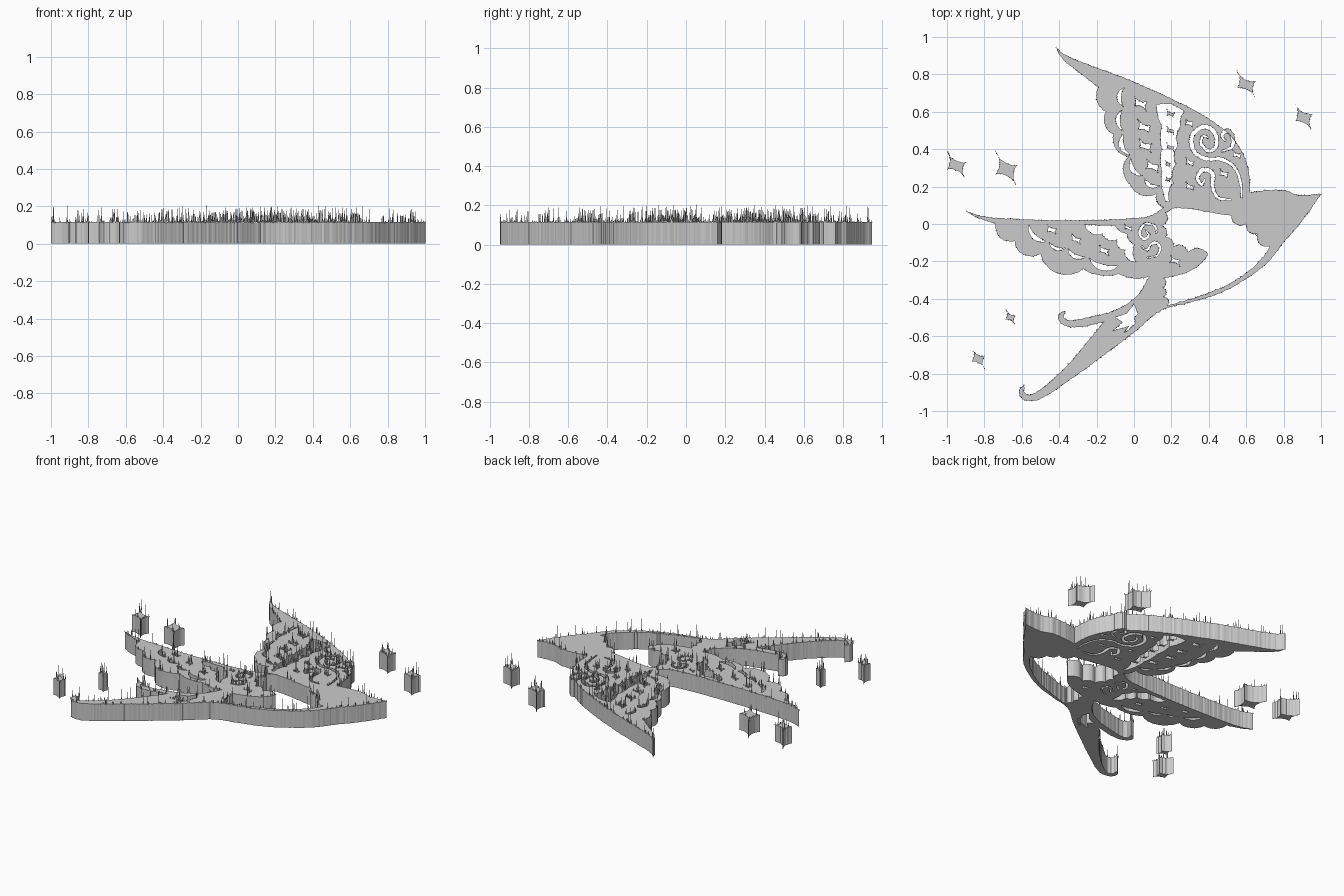
import bpy, bmesh, math, random
from mathutils import Vector
from mathutils.geometry import delaunay_2d_cdt

random.seed(4)
HEIGHT = .115
STEP = .011

cube = bpy.data.objects.get("Cube")
if cube:
    bpy.data.objects.remove(cube)

grey = bpy.data.materials.new("plain_grey")
grey.use_nodes = True
colour = (.6, .6, .6, 1)
grey.diffuse_color = colour
grey.node_tree.nodes["Principled BSDF"].inputs["Base Color"].default_value = colour


def smooth(points, steps=8):
    """Open Catmull-Rom curve through the points."""
    p = [Vector(q) for q in points]
    p = [p[0]] + p + [p[-1]]
    out = []
    for a, b, c, d in zip(p, p[1:], p[2:], p[3:]):
        for i in range(steps):
            t = i / steps
            out.append(b + (c - a) * t / 2
                       + (a * 2 - b * 5 + c * 4 - d) * t * t / 2
                       + (b * 3 - a - c * 3 + d) * t ** 3 / 2)
    return out + [p[-1]]


def scallop(cusps, bulge, steps=12):
    """Round lobes between cusps; a positive bulge swells to the left of travel."""
    p = [Vector(q) for q in cusps]
    out = []
    for a, b in zip(p, p[1:]):
        side = Vector((a.y - b.y, b.x - a.x)) * bulge
        for i in range(steps + 1):
            t = i / steps
            out.append(a.lerp(b, t) + side * max(0, math.sin(math.pi * t)) ** .7)
    return out


def crescents(cusps, outer, inner):
    """Chain of thin curved slits."""
    p = [Vector(q) for q in cusps]
    chain = []
    for a, b in zip(p, p[1:]):
        ends = [a.lerp(b, .07), a.lerp(b, .93)]
        chain.append(scallop(ends, outer) + scallop(ends, inner)[::-1])
    return chain


def ribbon(points, width):
    """Tapered slit that follows a curling path."""
    path = smooth(points)
    left, right = [], []
    last = len(path) - 1
    for i, p in enumerate(path):
        d = (path[min(i + 1, last)] - path[max(i - 1, 0)]).normalized()
        w = width * (.4 + .6 * math.sin(math.pi * i / last))
        side = Vector((-d.y, d.x)) * w
        left.append(p + side)
        right.append(p - side)
    return left + right[::-1]


def sparkle(x, y, w, h):
    """Four-pointed star with hollow sides."""
    tips = [Vector((x + u * w, y + v * h))
            for u, v in ((-1, 1), (1, .17), (.9, -1), (-1, -.35))]
    return scallop(tips + tips[:1], -.17)


def roughen(points):
    """Even spacing along a closed contour, with a slight ragged wobble."""
    out = []
    for a, b in zip(points, points[1:] + points[:1]):
        length = (b - a).length
        if length < .002:
            continue
        n = max(1, round(length / STEP))
        for i in range(n):
            q = a.lerp(b, i / n)
            if not out or (q - out[-1]).length > .005:
                wobble = Vector((random.uniform(-1, 1), random.uniform(-1, 1)))
                out.append(q + wobble * .0018)
    return out


def add_object(name, mesh):
    mesh.materials.append(grey)
    obj = bpy.data.objects.new(name, mesh)
    bpy.context.collection.objects.link(obj)


def plate(name, contours):
    """Solid plate between contours; each nested contour swaps solid and hole."""
    points, edges = [], []
    for contour in contours:
        start, n = len(points), len(contour)
        points += contour
        edges += [(start + i, start + (i + 1) % n) for i in range(n)]
    borders = [(points[a].x, points[a].y, points[b].x, points[b].y) for a, b in edges]

    def solid(x, y):
        inside = False
        for ax, ay, bx, by in borders:
            if (ay > y) != (by > y) and x < ax + (bx - ax) * (y - ay) / (by - ay):
                inside = not inside
        return inside

    flat, _, triangles, *_ = delaunay_2d_cdt(points, edges, [], 0, 1e-6)
    kept = []
    for tri in triangles:
        centre = sum((flat[i] for i in tri), Vector((0, 0))) / len(tri)
        if solid(centre.x, centre.y):
            kept.append(tuple(tri))
    n = len(flat)
    sides = {pair for t in kept for pair in zip(t, t[1:] + t[:1])}
    faces = [tuple(i + n for i in t) for t in kept] + [t[::-1] for t in kept]
    faces += [(a, b, b + n, a + n) for a, b in sorted(sides) if (b, a) not in sides]
    mesh = bpy.data.meshes.new(name)
    mesh.from_pydata([(p.x, p.y, z) for z in (0, HEIGHT) for p in flat], [], faces)
    add_object(name, mesh)


def spikes(name, contours, chance):
    """Thin needles of random height standing on the contour edges."""
    bm = bmesh.new()
    for q in (q for contour in contours for q in contour):
        if random.random() > chance:
            continue
        turn = random.uniform(0, math.tau)
        base = [bm.verts.new((q.x + .004 * math.cos(turn + k * math.tau / 3),
                              q.y + .004 * math.sin(turn + k * math.tau / 3),
                              HEIGHT - .003)) for k in range(3)]
        tip = bm.verts.new((q.x, q.y, HEIGHT + .006 + .088 * random.random() ** 3))
        for k in range(3):
            bm.faces.new((base[k], base[(k + 1) % 3], tip))
    mesh = bpy.data.meshes.new(name)
    bm.to_mesh(mesh)
    bm.free()
    add_object(name, mesh)


# Outer silhouette, clockwise: far wing, head, belly, forked tail, near wing
outline = smooth([(-.42, .95), (-.34, .89), (-.05, .78), (.2, .67), (.42, .55),
                  (.55, .43), (.61, .3), (.62, .17)])
outline += smooth([(.62, .17), (.7, .18), (.8, .18), (.88, .155), (1, .16)])
outline += smooth([(1, .16), (.91, .03), (.8, -.1), (.72, -.2), (.62, -.28), (.46, -.37),
                   (.3, -.42), (.14, -.465), (0, -.58), (-.2, -.73), (-.38, -.86),
                   (-.5, -.935), (-.57, -.945), (-.61, -.92), (-.61, -.88), (-.585, -.86)])
outline += smooth([(-.585, -.86), (-.585, -.9), (-.55, -.91), (-.48, -.87), (-.35, -.75),
                   (-.25, -.63), (-.16, -.52)])
outline += smooth([(-.16, -.52), (-.25, -.545), (-.35, -.55), (-.4, -.52), (-.4, -.48),
                   (-.365, -.465)])
outline += smooth([(-.365, -.465), (-.375, -.5), (-.34, -.515), (-.25, -.5), (-.1, -.46),
                   (.02, -.38), (.08, -.28)])
outline += scallop([(.08, -.28), (-.08, -.265), (-.27, -.24)], .12)
outline += scallop([(-.27, -.24), (-.5, -.16), (-.64, -.09), (-.74, 0)], .28)
outline += smooth([(-.74, 0), (-.84, .035), (-.9, .07)])
outline += smooth([(-.9, .07), (-.8, .04), (-.6, .025), (-.3, .02), (0, .03), (.1, .05), (.16, .09)])
outline += scallop([(.16, .09), (.12, .16), (-.02, .21), (-.03, .36), (-.11, .48),
                    (-.15, .6), (-.19, .73)], .22)
outline += smooth([(-.19, .73), (-.28, .8), (-.38, .88), (-.42, .95)])

# Open breast, counter-clockwise, edged with feather lobes
breast = scallop([(.17, .06), (.15, -.01), (.17, -.07), (.21, -.12), (.29, -.15), (.395, -.16)], .25)
breast += smooth([(.395, -.16), (.36, -.21), (.28, -.26), (.16, -.29)])
breast += scallop([(.16, -.29), (.155, -.34), (.16, -.39), (.18, -.435)], .3)
breast += smooth([(.18, -.435), (.35, -.385), (.5, -.325), (.62, -.245), (.7, -.165), (.725, -.12)])
breast += scallop([(.725, -.12), (.66, -.05), (.6, 0), (.52, .045)], .3)
breast += smooth([(.52, .045), (.42, .06), (.3, .08), (.22, .085), (.17, .06)])

# Tail cut-out with jagged feather ends
tail_cut = [Vector(q) for q in (
    (0, -.43), (-.04, -.48), (-.1, -.5), (-.06, -.525), (-.11, -.57), (-.03, -.545),
    (-.05, -.58), (.01, -.53), (0, -.5), (.02, -.48))]

# Far wing: feather slits, lobed band with sparkle islands, curls and sparkles
far_band = scallop([(.12, .64), (.15, .52), (.15, .4), (.15, .28), (.17, .12)], -.06)
far_band += scallop([(.19, .12), (.21, .22), (.225, .32), (.235, .42), (.25, .52), (.27, .6)], .15)
far_band += smooth([(.27, .6), (.2, .64), (.12, .64)])
far_wing = [far_band]
far_wing += crescents([(-.05, .74), (-.06, .62), (-.06, .49), (-.02, .36), (.05, .25), (.14, .2)], -.34, -.13)
far_wing += [sparkle(.195, y, .022, .026) for y in (.59, .5, .41)]
far_wing += [sparkle(.182, y, .015, .022) for y in (.32, .24)]
far_wing += [sparkle(x, y, .034, .04) for x, y in (
    (.035, .645), (.055, .52), (.06, .42), (.1, .31))]
far_wing += [sparkle(x, y, .022, .026) for x, y in (
    (.295, .54), (.3, .33), (.3, .2), (.55, .37), (.48, .27))]
far_wing += [
    ribbon([(.4, .46), (.37, .47), (.36, .43), (.4, .39), (.44, .42), (.43, .49), (.37, .52),
            (.31, .47), (.32, .39), (.38, .35), (.47, .345), (.54, .3), (.57, .22), (.575, .14)], .011),
    ribbon([(.47, .39), (.52, .41), (.53, .46), (.5, .5), (.47, .475), (.49, .445)], .011),
    ribbon([(.38, .24), (.36, .21), (.34, .25), (.37, .29), (.42, .27), (.42, .2),
            (.45, .14), (.52, .13)], .011)]

# Near wing: the same kinds of cut-outs, smaller
near_band = scallop([(-.26, -.005), (-.17, -.05), (-.09, -.08), (-.05, -.14), (.01, -.2)], -.25)
near_band += scallop([(.01, -.2), (0, -.11), (-.04, -.05), (-.1, -.01)], .12)
near_wing = [near_band]
near_wing += crescents([(-.57, 0), (-.46, -.1), (-.36, -.13), (-.25, -.18), (-.07, -.225)], -.3, -.1)
near_wing += [sparkle(x, y, .026, .03) for x, y in (
    (-.44, -.03), (-.31, -.08), (-.16, -.14), (.22, -.195))]
near_wing += [sparkle(-.03, -.02, .02, .018)]
near_wing += [
    ribbon([(.06, -.035), (.08, -.06), (.05, -.08), (.03, -.04), (.06, 0), (.11, -.01), (.12, -.05)], .007),
    ribbon([(.04, -.12), (.07, -.14), (.09, -.11), (.12, -.1), (.14, -.13), (.12, -.17), (.07, -.18)], .007)]

panel = [roughen(c) for c in [outline, breast, tail_cut] + far_wing + near_wing]
plate("bird_panel", panel)
spikes("bird_edge_spikes", panel, .4)

# Loose stars around the bird
stars = [(.6, .75, .05, .07), (.907, .575, .048, .075), (-.95, .318, .05, .073),
         (-.682, .298, .058, .092), (-.66, -.497, .027, .043), (-.833, -.717, .036, .056)]
for number, star in enumerate(stars, 1):
    edge = roughen(sparkle(*star))
    plate(f"star_{number}", [edge])
    spikes(f"star_{number}_spikes", [edge], .4)
